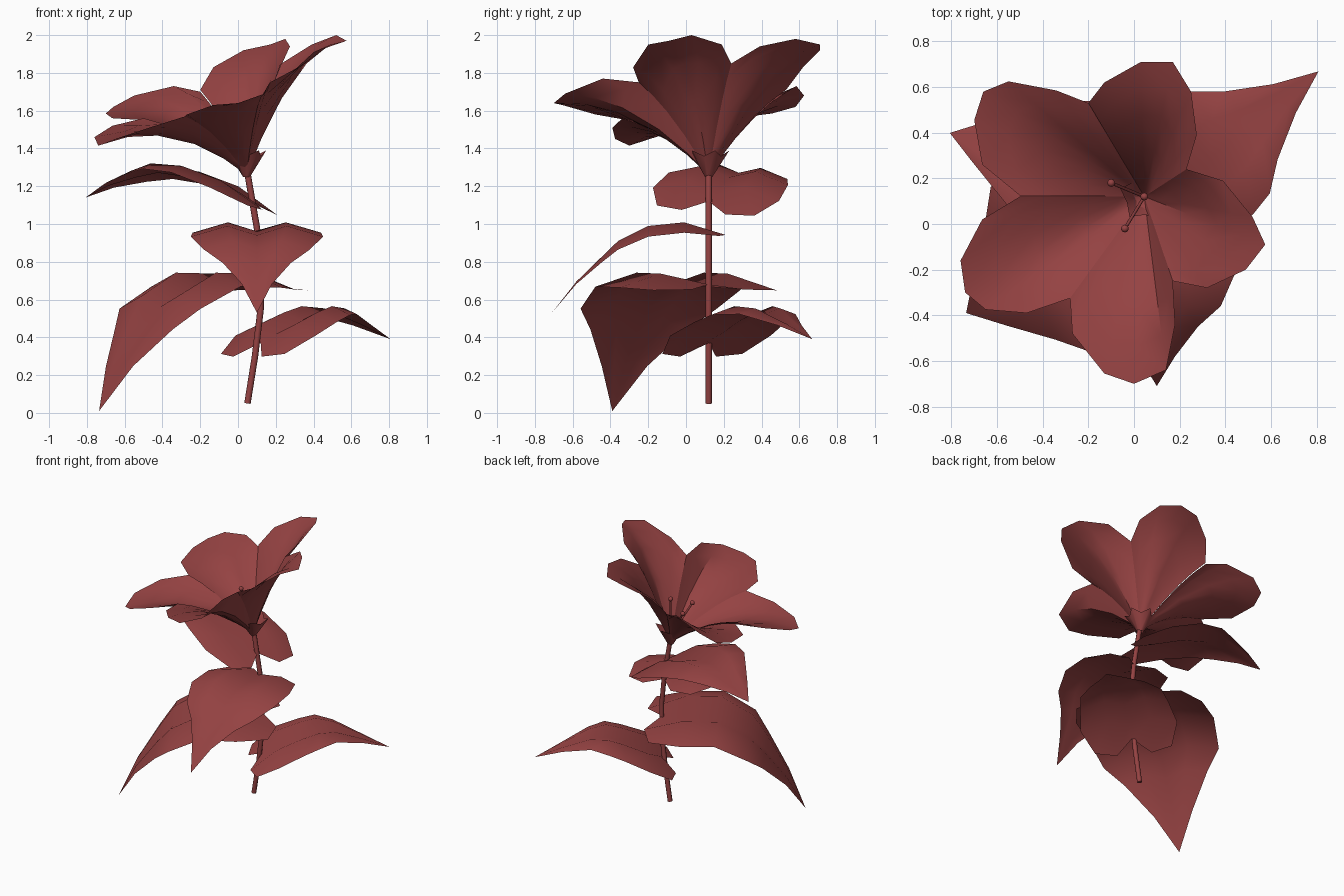
import bpy, bmesh, math
from mathutils import Vector

cube = bpy.data.objects.get("Cube")
if cube:
    bpy.data.objects.remove(cube)

RED = (0.30, 0.055, 0.055, 1)
mat = bpy.data.materials.new("dusty_red")
mat.use_nodes = True
mat.diffuse_color = RED
bsdf = next(n for n in mat.node_tree.nodes if n.type == "BSDF_PRINCIPLED")
bsdf.inputs["Base Color"].default_value = RED
bsdf.inputs["Roughness"].default_value = 0.8


def finish(bm, name, angle=40):
    mesh = bpy.data.meshes.new(name)
    bm.to_mesh(mesh)
    bm.free()
    mesh.materials.append(mat)
    obj = bpy.data.objects.new(name, mesh)
    bpy.context.collection.objects.link(obj)
    bpy.ops.object.select_all(action="DESELECT")
    obj.select_set(True)
    bpy.context.view_layer.objects.active = obj
    bpy.ops.object.shade_smooth_by_angle(angle=math.radians(angle))


def sheet(name, rows, face_up=True, angle=40):
    """Surface through equal-length rows of points."""
    bm = bmesh.new()
    grid = [[bm.verts.new(p) for p in row] for row in rows]
    for a, b in zip(grid, grid[1:]):
        for i in range(len(a) - 1):
            bm.faces.new((a[i], a[i + 1], b[i + 1], b[i]))
    bmesh.ops.remove_doubles(bm, verts=bm.verts, dist=0.0005)
    bm.normal_update()
    up = sum(f.normal.z * f.calc_area() for f in bm.faces) > 0
    if up != face_up:
        bmesh.ops.reverse_faces(bm, faces=bm.faces)
    finish(bm, name, angle)


def tube(name, path, radius):
    curve = bpy.data.curves.new(name, "CURVE")
    curve.dimensions = "3D"
    curve.bevel_depth = radius
    curve.bevel_resolution = 2
    curve.use_fill_caps = True
    spline = curve.splines.new("POLY")
    spline.points.add(len(path) - 1)
    for point, co in zip(spline.points, path):
        point.co = (*co, 1)
    curve.materials.append(mat)
    obj = bpy.data.objects.new(name, curve)
    bpy.context.collection.objects.link(obj)


# Stem, gently bowed sideways
tube("stem", [(0.05, 0.12, 0.05), (0.09, 0.12, 0.3), (0.12, 0.12, 0.55),
              (0.12, 0.12, 0.78), (0.10, 0.12, 0.98), (0.05, 0.12, 1.27)], 0.017)

# Petals: each fans from the flower base to its rim, bulging upward
BASE = Vector((0.045, 0.12, 1.26))
petals = {
    "back_petal": (0.14, [(0.23, 0.24, 1.85), (0.275, 0.39, 1.94), (0.25, 0.58, 1.98),
                          (0.17, 0.71, 1.95), (0.03, 0.71, 1.92), (-0.13, 0.62, 1.83),
                          (-0.2, 0.53, 1.71)]),
    "left_petal": (0.17, [(0.17, -0.25, 1.75), (0.32, -0.28, 1.83), (0.49, -0.2, 1.95),
                          (0.575, -0.09, 1.97), (0.52, 0.03, 2.0), (0.39, 0.19, 1.95),
                          (0.23, 0.24, 1.85)]),
    "back_right_petal": (0.12, [(-0.2, 0.53, 1.7), (-0.34, 0.585, 1.73), (-0.55, 0.625, 1.68),
                                (-0.66, 0.58, 1.62), (-0.7, 0.455, 1.585),
                                (-0.665, 0.26, 1.56), (-0.5, 0.125, 1.55)]),
    "front_right_petal": (0.12, [(-0.5, 0.12, 1.56), (-0.665, 0.02, 1.52), (-0.76, -0.16, 1.46),
                                 (-0.74, -0.3, 1.415), (-0.65, -0.375, 1.45),
                                 (-0.47, -0.39, 1.51), (-0.28, -0.325, 1.57)]),
    "front_petal": (0.11, [(-0.28, -0.325, 1.57), (-0.27, -0.48, 1.58), (-0.13, -0.655, 1.63),
                           (0, -0.7, 1.64), (0.14, -0.64, 1.69), (0.18, -0.44, 1.77),
                           (0.17, -0.25, 1.75)]),
}
for name, (bulge, rim) in petals.items():
    rows = []
    for s in (0, 0.15, 0.35, 0.6, 0.8, 1):
        row = []
        for i, p in enumerate(rim):
            lift = 0.045 + (bulge - 0.045) * math.sin(math.pi * i / 6)
            point = BASE.lerp(Vector(p), s)
            point.z += 4 * s * (1 - s) * lift
            row.append(point)
        rows.append(row)
    sheet(name, rows)

# Calyx: small star-tipped cup under the petals
ring, star = [], []
for i in range(11):
    a = math.radians(36 * i + 18)
    r, z = (0.11, 0.13) if i % 2 == 0 else (0.08, 0.1)
    d = Vector((math.cos(a), math.sin(a), 0))
    ring.append(BASE + d * 0.02 - Vector((0, 0, 0.01)))
    star.append(BASE + d * r + Vector((0, 0, z)))
sheet("calyx", [ring, star], face_up=False, angle=60)

# Upright pistil and two leaning stamens, all ball-tipped
for name, tip in (("pistil", (0.045, 0.12, 1.59)), ("stamen_front", (-0.04, -0.02, 1.53)),
                  ("stamen_back", (-0.1, 0.18, 1.54))):
    tube(name, [BASE + Vector((0, 0, 0.05)), tip], 0.007)
    bm = bmesh.new()
    bmesh.ops.create_icosphere(bm, subdivisions=2, radius=0.017)
    bmesh.ops.translate(bm, verts=bm.verts, vec=tip)
    finish(bm, name + "_tip")


def leaf(name, root_x, tip, rows, lobe=0.09, roll=0):
    """Heart-shaped leaf; rows hold distance from stem, half width, height."""
    root = Vector((root_x, 0.12))
    along = (Vector(tip) - root).normalized()
    side = Vector((-along.y, along.x))
    slope = (rows[1][2] - rows[0][2]) / rows[1][0]
    grid = []
    for k, (u, w, z) in enumerate(rows):
        line = []
        for f in (-1, -0.45, 0, 0.45, 1):
            # the first row is swept back into two lobes beside the notch
            back = lobe * {0: 0, 0.45: 1, 1: 0.6}[abs(f)] if k == 0 else 0
            rise = {0: -1, 0.45: 1, 1: -1.3}[abs(f)] * w * 0.07
            if k == 0:
                rise = -abs(f) * 0.02
            p = root + along * (u - back) + side * (f * w)
            line.append((p.x, p.y, z + rise - back * slope - f * w * roll))
        grid.append(line)
    sheet(name, grid)


leaf("upper_leaf", 0.08, (-0.81, 0.40),
     [(0, 0.27, 1.12), (0.13, 0.35, 1.19), (0.35, 0.33, 1.27), (0.53, 0.27, 1.29),
      (0.65, 0.19, 1.26), (0.8, 0.09, 1.21), (0.93, 0, 1.14)], roll=-0.1)
leaf("front_leaf", 0.1, (0.1, -0.71),
     [(0, 0.26, 0.965), (0.13, 0.34, 0.985), (0.32, 0.35, 0.965), (0.48, 0.28, 0.89),
      (0.57, 0.18, 0.81), (0.7, 0.08, 0.69), (0.83, 0, 0.53)])
leaf("large_lower_leaf", 0.12, (-0.735, -0.39),
     [(0, 0.38, 0.68), (0.15, 0.46, 0.705), (0.4, 0.46, 0.71), (0.62, 0.42, 0.59),
      (0.72, 0.3, 0.47), (0.87, 0.14, 0.26), (0.996, 0, 0.01)], lobe=0.11)
leaf("back_lower_leaf", 0.12, (0.81, 0.67),
     [(0, 0.27, 0.37), (0.1, 0.34, 0.44), (0.27, 0.31, 0.51), (0.38, 0.285, 0.545),
      (0.5, 0.19, 0.54), (0.69, 0.08, 0.47), (0.88, 0, 0.39)])
